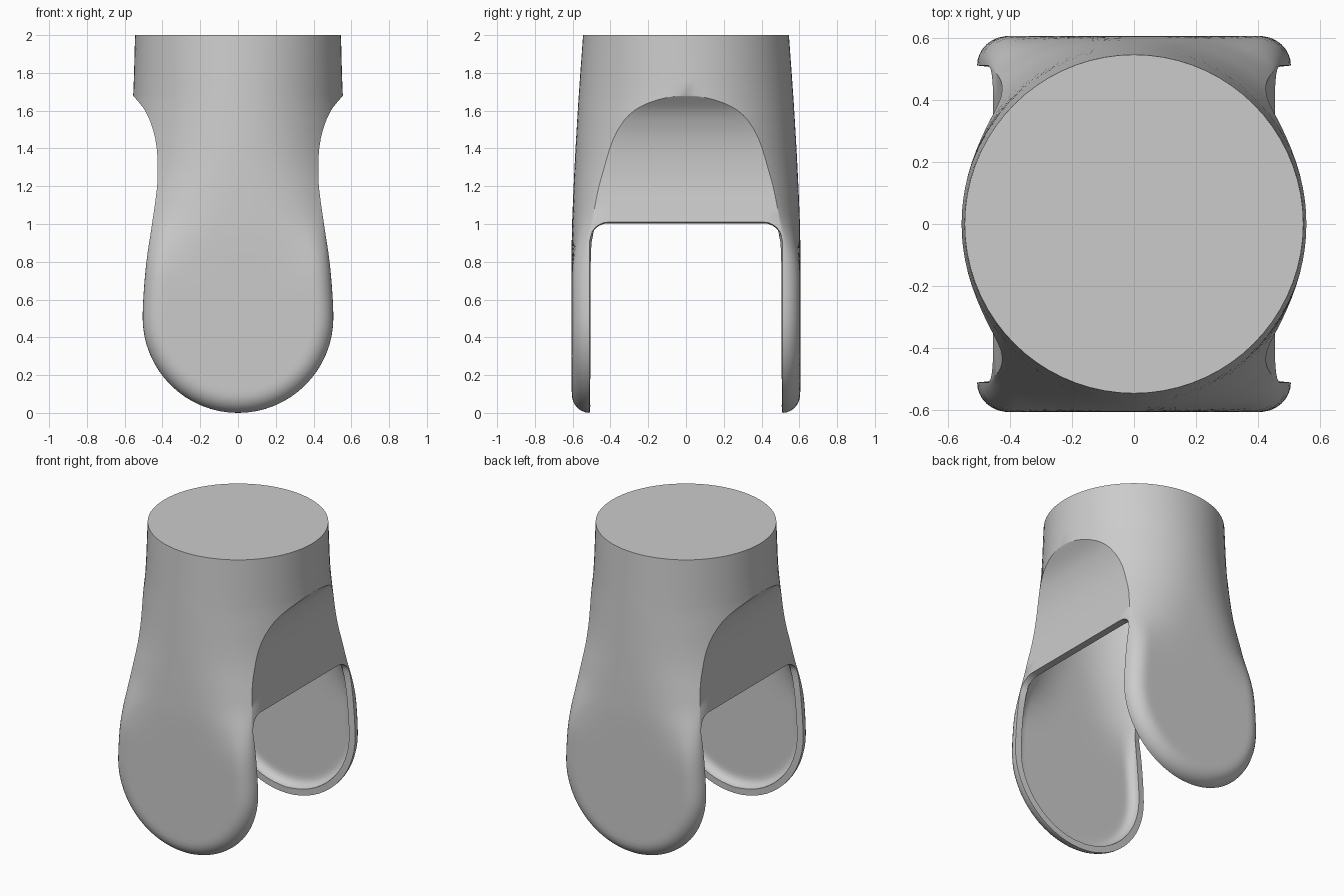
import bpy, bmesh, math

if "Cube" in bpy.data.objects:
    bpy.data.objects.remove(bpy.data.objects["Cube"])

TOP, SCOOP_TOP, RADIUS = 2.0, 1.68, 0.505
ARCH_Z, ARCH_R, GAP = 0.91, 0.10, 0.51
COLS = 36

# Profiles as (height, value)
SCOOP = [(.505, .505), (.6, .502), (.8, .485), (1, .455), (1.2, .428), (1.3, .425),
         (1.4, .43), (1.5, .45), (1.6, .492), (1.68, .555)]
WIDTH = [(.5, .61), (1.05, .60), (1.3, .585), (1.5, .57), (1.68, .555), (2, .545)]
DEPTH = [(.5, .605), (.9, .605), (1.2, .595), (1.6, .573), (2, .545)]
SQUARE = [(.5, 4.0), (.8, 3.5), (1.05, 2.8), (1.3, 2.2), (1.6, 2.0), (2, 2.0)]


def curve(table, z):
    """Smooth cubic interpolation through a table."""
    n = len(table)
    z = min(max(z, table[0][0]), table[-1][0])
    i = max(k for k in range(n - 1) if table[k][0] <= z)

    def slope(k):
        a, b = table[max(k - 1, 0)], table[min(k + 1, n - 1)]
        return (b[1] - a[1]) / (b[0] - a[0])
    (z0, v0), (z1, v1) = table[i], table[i + 1]
    h = z1 - z0
    t = (z - z0) / h
    return ((2*t**3 - 3*t**2 + 1) * v0 + (t**3 - 2*t**2 + t) * h * slope(i)
            + (3*t**2 - 2*t**3) * v1 + (t**3 - t**2) * h * slope(i + 1))


def half_width(z):
    if z < RADIUS:
        return math.sqrt(max(0, RADIUS**2 - (RADIUS - z)**2))
    return curve(SCOOP, z) if z < SCOOP_TOP else curve(WIDTH, z)


def half_depth(x, z):
    # Upper sleeve: circle turning into a rounded square
    n = curve(SQUARE, z)
    u = min(abs(x) / curve(WIDTH, z), 1)
    sleeve = curve(DEPTH, z) * max(0, 1 - u**n) ** (1 / n)
    # Lower paddle: flat with a rounded rim
    if z < RADIUS:
        dist = RADIUS - math.hypot(x, RADIUS - z)
    else:
        dist = half_width(z) - abs(x)
    q = 1 - min(max(dist, 0), .1) / .1
    paddle = GAP + .095 * math.sqrt(max(0, 1 - q * q))
    t = min(max((z - .7) / .4, 0), 1)
    t = t * t * (3 - 2 * t)
    y = paddle * (1 - t) + sleeve * t
    return max(y, GAP) if z <= ARCH_Z else y


def ring(z):
    """Closed section: front, right side, back, left side."""
    w = half_width(z)
    front = []
    for i in range(COLS + 1):
        x = w * math.sin(math.pi * (i / COLS - .5))
        front.append((x, -half_depth(x, z), z))
    e = -front[-1][1]
    if z < ARCH_Z + 1e-6:
        o = e
    elif z < ARCH_Z + ARCH_R + 1e-6:
        o = min(e, GAP - ARCH_R + math.sqrt(max(0, ARCH_R**2 - (z - ARCH_Z)**2)))
    else:
        o = e * .82
    right = [(w, y, z) for y in (-o, -o / 3, o / 3, o)]
    half = front + right
    return half + [(-x, -y, z) for x, y, z in half]


# Row heights: round tips, arch corners, scoop, sleeve
rows = [RADIUS * (1 - math.cos(k * math.pi / 32)) for k in range(17)]
rows += [.57, .64, .71, .78, .85]
rows += [ARCH_Z + ARCH_R * math.sin(math.radians(15 * k)) for k in range(7)]
rows += [1.05 + .05 * k for k in range(11)]
rows += [1.575, 1.6, 1.62, 1.64, 1.655, 1.667, 1.675, SCOOP_TOP, 1.76, 1.84, 1.92, TOP]

bm = bmesh.new()
rings = [[bm.verts.new(p) for p in ring(z)] for z in rows]
count = len(rings[0])
side = count // 2
for lo, hi, z in zip(rings, rings[1:], rows[1:]):
    for i in range(count):
        # Leave the gap between the paddles open
        if z <= ARCH_Z + ARCH_R + 1e-6 and COLS + 1 <= i % side < COLS + 4:
            continue
        j = (i + 1) % count
        bm.faces.new((lo[i], lo[j], hi[j], hi[i]))
bmesh.ops.remove_doubles(bm, verts=bm.verts[:], dist=.0002)

# Flat top cap
edges = [e for e in bm.edges if e.is_boundary and all(v.co.z > TOP - .001 for v in e.verts)]
cap = bmesh.ops.holes_fill(bm, edges=edges, sides=0)["faces"]
for f in cap:
    f.normal_update()
    if f.normal.z < 0:
        f.normal_flip()

mesh = bpy.data.meshes.new("forked_sleeve")
bm.to_mesh(mesh)
bm.free()
body = bpy.data.objects.new("forked_sleeve", mesh)
bpy.context.collection.objects.link(body)

grey = bpy.data.materials.new("light_grey")
grey.diffuse_color = (.6, .6, .6, 1)
grey.use_nodes = True
grey.node_tree.nodes["Principled BSDF"].inputs["Base Color"].default_value = grey.diffuse_color
mesh.materials.append(grey)

# Thin hollow wall
wall = body.modifiers.new("wall", "SOLIDIFY")
wall.thickness = .042
wall.offset = -1
bpy.context.view_layer.objects.active = body
body.select_set(True)
bpy.ops.object.modifier_apply(modifier=wall.name)
bpy.ops.object.shade_smooth_by_angle(angle=math.radians(35))
